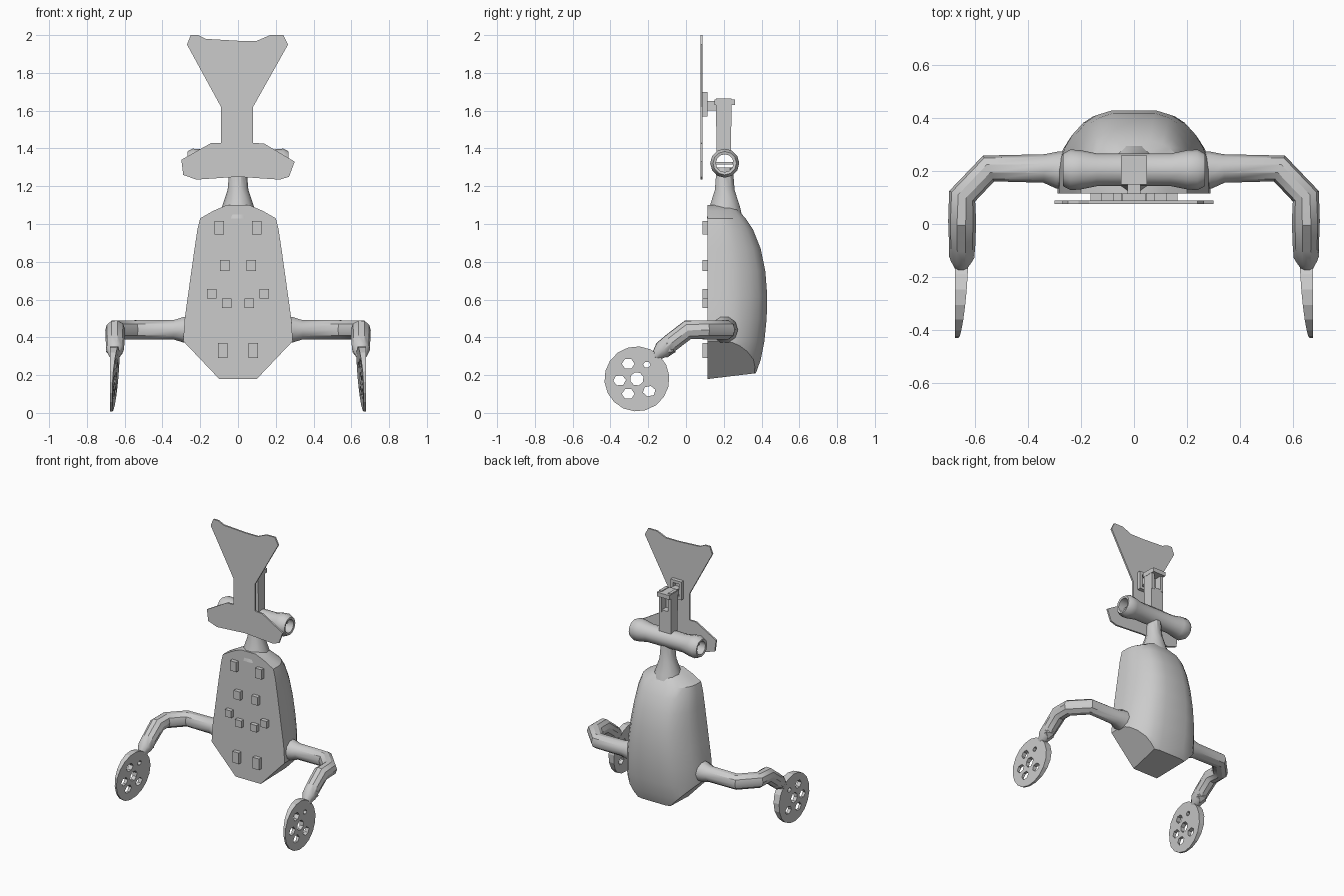
import bpy, bmesh, math
from mathutils import Vector, Matrix

if "Cube" in bpy.data.objects:
    bpy.data.objects.remove(bpy.data.objects["Cube"], do_unlink=True)

grey = bpy.data.materials.new("plain grey")
grey.use_nodes = True
COLOUR = (0.6, 0.6, 0.6, 1)
grey.diffuse_color = COLOUR
grey.node_tree.nodes["Principled BSDF"].inputs["Base Color"].default_value = COLOUR


def finish(bm, name, smooth=None):
    bmesh.ops.recalc_face_normals(bm, faces=bm.faces)
    mesh = bpy.data.meshes.new(name)
    bm.to_mesh(mesh)
    bm.free()
    ob = bpy.data.objects.new(name, mesh)
    bpy.context.collection.objects.link(ob)
    mesh.materials.append(grey)
    if smooth:
        shade(ob, smooth)
    return ob


def shade(ob, angle):
    bpy.ops.object.select_all(action="DESELECT")
    ob.select_set(True)
    bpy.context.view_layer.objects.active = ob
    bpy.ops.object.shade_smooth_by_angle(angle=math.radians(angle))


def bake(ob):
    """Replace an object's data with its evaluated mesh."""
    deps = bpy.context.evaluated_depsgraph_get()
    return bpy.data.meshes.new_from_object(ob.evaluated_get(deps), depsgraph=deps)


def prism(bm, outline, a, b, place):
    """Extrude a 2D outline between depths a and b; place maps (u, v, depth)."""
    rings = [[bm.verts.new(place(u, v, d)) for u, v in outline] for d in (a, b)]
    bm.faces.new(rings[0])
    bm.faces.new(rings[1][::-1])
    bridge(bm, *rings)


def bridge(bm, r1, r2):
    n = len(r1)
    for i in range(n):
        j = (i + 1) % n
        bm.faces.new((r1[i], r1[j], r2[j], r2[i]))


def front(u, v, d):
    return (u, d, v)


def ngon(u, v, r, n=6, turn=0.3, squash=1):
    return [(u + r * math.cos(turn + math.tau * i / n),
             v + r * squash * math.sin(turn + math.tau * i / n)) for i in range(n)]


def cut(ob, holes, a, b, place):
    bm = bmesh.new()
    for hole in holes:
        prism(bm, hole, a, b, place)
    cutter = finish(bm, "cutter")
    cutter.hide_render = True
    mod = ob.modifiers.new("holes", "BOOLEAN")
    mod.operation, mod.solver, mod.object = "DIFFERENCE", "EXACT", cutter
    mesh = bake(ob)
    ob.modifiers.clear()
    ob.data = mesh
    bpy.data.objects.remove(cutter, do_unlink=True)


def boxes(name, items):
    bm = bmesh.new()
    for centre, size in items:
        m = Matrix.Translation(centre) @ Matrix.Diagonal((*size, 1))
        bmesh.ops.create_cube(bm, size=1, matrix=m)
    return finish(bm, name)


def tube(name, points, smooth=35):
    """Round bar through (x, y, z, radius) points."""
    curve = bpy.data.curves.new(name, "CURVE")
    curve.dimensions = "3D"
    curve.bevel_depth, curve.bevel_resolution = 1, 3
    curve.use_fill_caps = True
    spline = curve.splines.new("POLY")
    spline.points.add(len(points) - 1)
    for p, (x, y, z, r) in zip(spline.points, points):
        p.co, p.radius = (x, y, z, 1), r
    temp = bpy.data.objects.new("temp", curve)
    bpy.context.collection.objects.link(temp)
    mesh = bake(temp)
    bpy.data.objects.remove(temp, do_unlink=True)
    mesh.materials.clear()
    mesh.materials.append(grey)
    ob = bpy.data.objects.new(name, mesh)
    bpy.context.collection.objects.link(ob)
    shade(ob, smooth)


# Head plate
bm = bmesh.new()
prism(bm, [(-.27, 1.95), (-.25, 2), (-.21, 2), (-.17, 1.98), (0, 1.97), (.1, 1.97),
           (.17, 2), (.24, 2), (.265, 1.95), (.08, 1.62), (.08, 1.43), (.14, 1.425),
           (.3, 1.33), (.27, 1.25), (.22, 1.235), (0, 1.25), (-.22, 1.235),
           (-.29, 1.26), (-.3, 1.34), (-.14, 1.43), (-.09, 1.43), (-.09, 1.62)],
      .076, .088, front)
finish(bm, "head_plate")

# Front plate with scattered openings
bm = bmesh.new()
prism(bm, [(-.27, .175), (.27, .175), (.285, .2), (.16, 1.03), (0, 1.1),
           (-.155, 1.03), (-.285, .2)], .083, .096, front)
plate = finish(bm, "front_plate")
openings = [ngon(u, v, r, 6, t) for u, v, r, t in (
    (-.11, .78, .04, .2), (-.06, .73, .04, .5), (.05, .735, .04, .1), (.11, .79, .04, .8),
    (-.09, .64, .03, .4), (-.17, .595, .028, .9), (-.06, .59, .035, .2), (.05, .6, .04, .6),
    (.11, .64, .025, 0), (.17, .605, .03, .3), (.18, .44, .028, .5), (.05, .23, .04, .3),
    (-.05, .245, .045, .7), (.12, .3, .035, .1))]
openings += [[(s * .24, .205), (s * .15, .205), (s * .22, .285)] for s in (-1, 1)]
cut(plate, openings, 0, .2, front)

# Spacers joining the front plate to the body
boxes("plate_spacers", [((s * x, .105, z), (.05, .036, h)) for s in (-1, 1) for x, z, h in
      ((.1, .98, .07), (.07, .78, .06), (.14, .63, .05), (.06, .58, .05), (.08, .33, .08))])

# Body shell lofted upward, then trimmed at the bottom
section = [(1, 0), (1, .3), (.97, .45), (.92, .57), (.82, .72), (.68, .86), (.54, .94), (.31, 1)]
section += [(-u, v) for u, v in reversed(section)]
levels = [(.14, .29, .33), (.21, .293, .37), (.28, .292, .395), (.38, .29, .415),
          (.5, .282, .427), (.62, .265, .43), (.75, .247, .42), (.87, .23, .395),
          (.97, .215, .355), (1.03, .2, .315), (1.07, .13, .28), (1.1, .06, .255)]
bm = bmesh.new()
rings = [[bm.verts.new((u * w, .115 + v * (back - .115), z)) for u, v in section]
         for z, w, back in levels]
for lower, upper in zip(rings, rings[1:]):
    bridge(bm, lower, upper)
bm.faces.new(rings[0])
bm.faces.new(rings[-1])
for point, normal in (((0, .12, .18), (0, .12, -1)), ((.29, 0, .38), (.2, 0, -.19)),
                      ((-.29, 0, .38), (-.2, 0, -.19))):
    bmesh.ops.bisect_plane(bm, geom=bm.verts[:] + bm.edges[:] + bm.faces[:],
                           plane_co=point, plane_no=normal, clear_outer=True)
    bmesh.ops.holes_fill(bm, edges=[e for e in bm.edges if e.is_boundary])
finish(bm, "body_shell", 28)

# Neck rising from a flared collar
tube("neck", [(0, .205, 1.03, .1), (0, .205, 1.09, .085), (0, .205, 1.18, .055),
              (0, .205, 1.3, .045)])

# Hollow crossbar with a flat rib inside
bm = bmesh.new()
half = [(.265, .047), (.268, .062), (.24, .077), (.2, .074), (.14, .062)]
profile = half + [(-x, r) for x, r in reversed(half)]
loops = [[bm.verts.new((x, .205 + r * math.cos(math.tau * i / 12),
                        1.322 + r * math.sin(math.tau * i / 12))) for i in range(12)]
         for x, r in profile]
for k in range(len(loops)):
    bridge(bm, loops[k - 1], loops[k])
finish(bm, "crossbar", 35)
boxes("crossbar_rib", [((0, .205, 1.322), (.44, .09, .014))])

# Slotted post and the bracket holding the head plate
boxes("head_post", [((0, .2, 1.45), (.095, .075, .16))]
      + [((s * .037, .2, 1.59), (.022, .08, .15)) for s in (-1, 1)]
      + [((0, .178, 1.58), (.06, .025, .13)), ((0, .205, 1.645), (.1, .11, .03))])
boxes("head_bracket", [((s * .033, .1, 1.635), (.02, .03, .13)) for s in (-1, 1)]
      + [((0, .1, z), (.08, .03, .02)) for z in (1.58, 1.69)]
      + [((0, .14, 1.625), (.05, .1, .05))])

WC = Vector((-.26, .18))
for s, side in ((1, "left"), (-1, "right")):
    # Arm with a flare at the body, an elbow and a downturned end
    tube(side + "_arm", [(s * .23, .2, .44, .075), (s * .29, .205, .44, .07),
                         (s * .34, .21, .44, .054), (s * .55, .21, .44, .053),
                         (s * .65, .105, .44, .053), (s * .65, .01, .44, .053),
                         (s * .65, -.075, .375, .05), (s * .652, -.125, .335, .048),
                         (s * .655, -.165, .295, .024)])
    # Clamp at the arm end
    bm = bmesh.new()
    bmesh.ops.create_icosphere(bm, subdivisions=1, radius=.052,
                               matrix=Matrix.Translation((s * .652, -.1, .345)))
    finish(bm, side + "_arm_clamp")

    # Disc, thicker toward the arm
    def disc_place(u, v, d):
        toward = ((u - WC.x) + (v - WC.y)) / .34
        return (s * (.677 - d * (.028 + .03 * max(-.5, toward))), u, v)

    bm = bmesh.new()
    prism(bm, ngon(WC.x, WC.y, .172, 18, .1), 0, 1, disc_place)
    wheel = finish(bm, side + "_disc")
    holes = [ngon(WC.x, WC.y, .036, 8)]
    for angle in (55, 120, 185, 240, 315):
        a = math.radians(angle)
        holes.append(ngon(WC.x + .092 * math.cos(a), WC.y + .092 * math.sin(a),
                          .034 if angle != 55 else .02, 6, a, .85))
    cut(wheel, holes, .4, .8, lambda u, v, d: (s * d, u, v))
